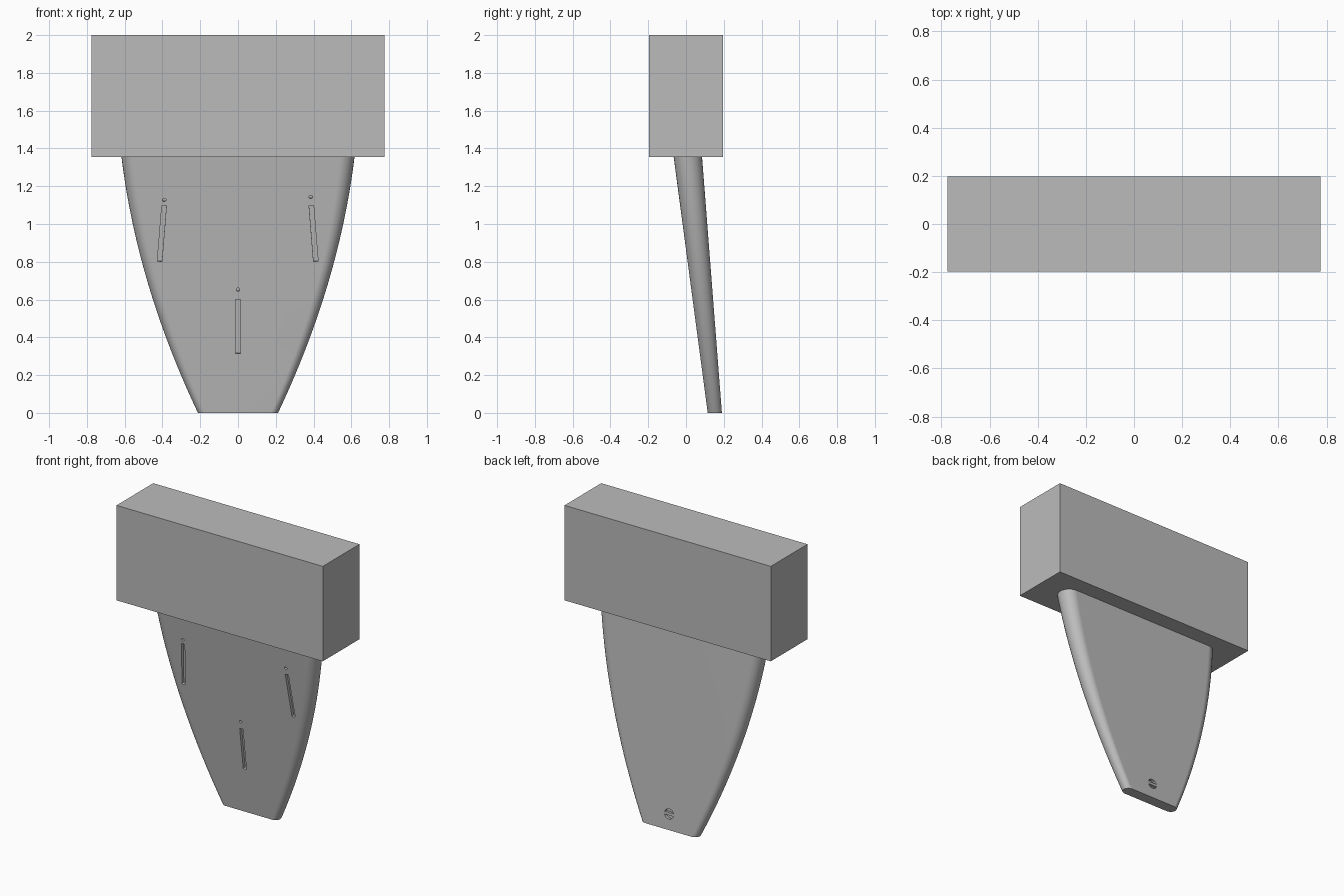
import bpy, bmesh, math
from mathutils import Matrix, Vector

cube = bpy.data.objects.get("Cube")
if cube:
    bpy.data.objects.remove(cube, do_unlink=True)

grey = bpy.data.materials.new("plain grey")
grey.use_nodes = True
colour = (0.5, 0.5, 0.5, 1)
grey.diffuse_color = colour
grey.node_tree.nodes["Principled BSDF"].inputs["Base Color"].default_value = colour

SEAM = 1.355          # height where the blade meets the block


def front_y(z):
    return 0.115 - 0.133 * z


def back_y(z):
    return 0.19 - 0.0775 * z


def half_width(z):
    return 0.212 + 0.475 * z - 0.13 * z * z


def make(name, bm):
    bmesh.ops.recalc_face_normals(bm, faces=bm.faces)
    mesh = bpy.data.meshes.new(name)
    bm.to_mesh(mesh)
    bm.free()
    ob = bpy.data.objects.new(name, mesh)
    bpy.context.collection.objects.link(ob)
    mesh.materials.append(grey)
    return ob


def box(name, size, matrix):
    bm = bmesh.new()
    bmesh.ops.create_cube(bm, size=1, matrix=matrix @ Matrix.Diagonal((*size, 1)))
    return make(name, bm)


def disc(name, radius, depth, matrix):
    # cylinder with its axis along y
    bm = bmesh.new()
    bmesh.ops.create_cone(bm, cap_ends=True, segments=24, radius1=radius, radius2=radius,
                          depth=depth, matrix=matrix @ Matrix.Rotation(math.pi / 2, 4, 'X'))
    return make(name, bm)


def on_face(x, z, face_y, lean=0):
    # frame lying on the sloped front or back of the blade
    tilt = math.atan(face_y(0) - face_y(1))
    return (Matrix.Translation((x, face_y(z), z)) @ Matrix.Rotation(tilt, 4, 'X')
            @ Matrix.Rotation(lean, 4, 'Y'))


# Mounting block
box("mounting_block", (1.55, 0.394, 2 - SEAM), Matrix.Translation((0, 0, (2 + SEAM) / 2)))

# Tapered blade, lofted from cross-sections with rounded sides
bm = bmesh.new()
rings, steps, arc = [], 28, 14
for i in range(steps + 1):
    z = SEAM * i / steps
    r = (back_y(z) - front_y(z)) / 2
    mid = (back_y(z) + front_y(z)) / 2
    ring = []
    for side in (1, -1):
        for k in range(arc + 1):
            a = math.pi * (k / arc - 0.5)
            ring.append(bm.verts.new((side * (half_width(z) - r + r * math.cos(a)),
                                      mid + side * r * math.sin(a), z)))
    rings.append(ring)
for low, high in zip(rings, rings[1:]):
    for k in range(len(low)):
        n = (k + 1) % len(low)
        bm.faces.new((low[k], low[n], high[n], high[k]))
bm.faces.new(rings[0])
bm.faces.new(rings[-1])
blade = make("blade", bm)

# Cutters: three slots with pinholes on the front, a round recess on the back
cutters = []
for x, z, length, lean, hole_x, hole_z in ((-0.403, 0.95, 0.30, 0.08, -0.39, 1.127),
                                           (0.40, 0.95, 0.30, -0.08, 0.385, 1.143),
                                           (0, 0.457, 0.29, 0, 0, 0.652)):
    cutters.append(box("slot_cutter", (0.024, 0.04, length), on_face(x, z, front_y, lean)))
    cutters.append(disc("pinhole_cutter", 0.009, 0.04, on_face(hole_x, hole_z, front_y)))
cutters.append(disc("recess_cutter", 0.034, 0.04, on_face(0, 0.105, back_y)))

bpy.context.view_layer.objects.active = blade
for cutter in cutters:
    mod = blade.modifiers.new("cut", 'BOOLEAN')
    mod.operation, mod.solver, mod.object = 'DIFFERENCE', 'EXACT', cutter
    bpy.ops.object.modifier_apply(modifier=mod.name)
    bpy.data.objects.remove(cutter, do_unlink=True)

# Crossbar left across the round recess
box("recess_crossbar", (0.066, 0.02, 0.018),
    on_face(0, 0.105, back_y) @ Matrix.Translation((0, -0.0105, 0)))

# Smooth sides, crisp edges
bpy.ops.object.select_all(action='DESELECT')
blade.select_set(True)
bpy.context.view_layer.objects.active = blade
bpy.ops.object.shade_smooth_by_angle(angle=math.radians(35))
weighted = blade.modifiers.new("even_shading", 'WEIGHTED_NORMAL')
weighted.keep_sharp = True
